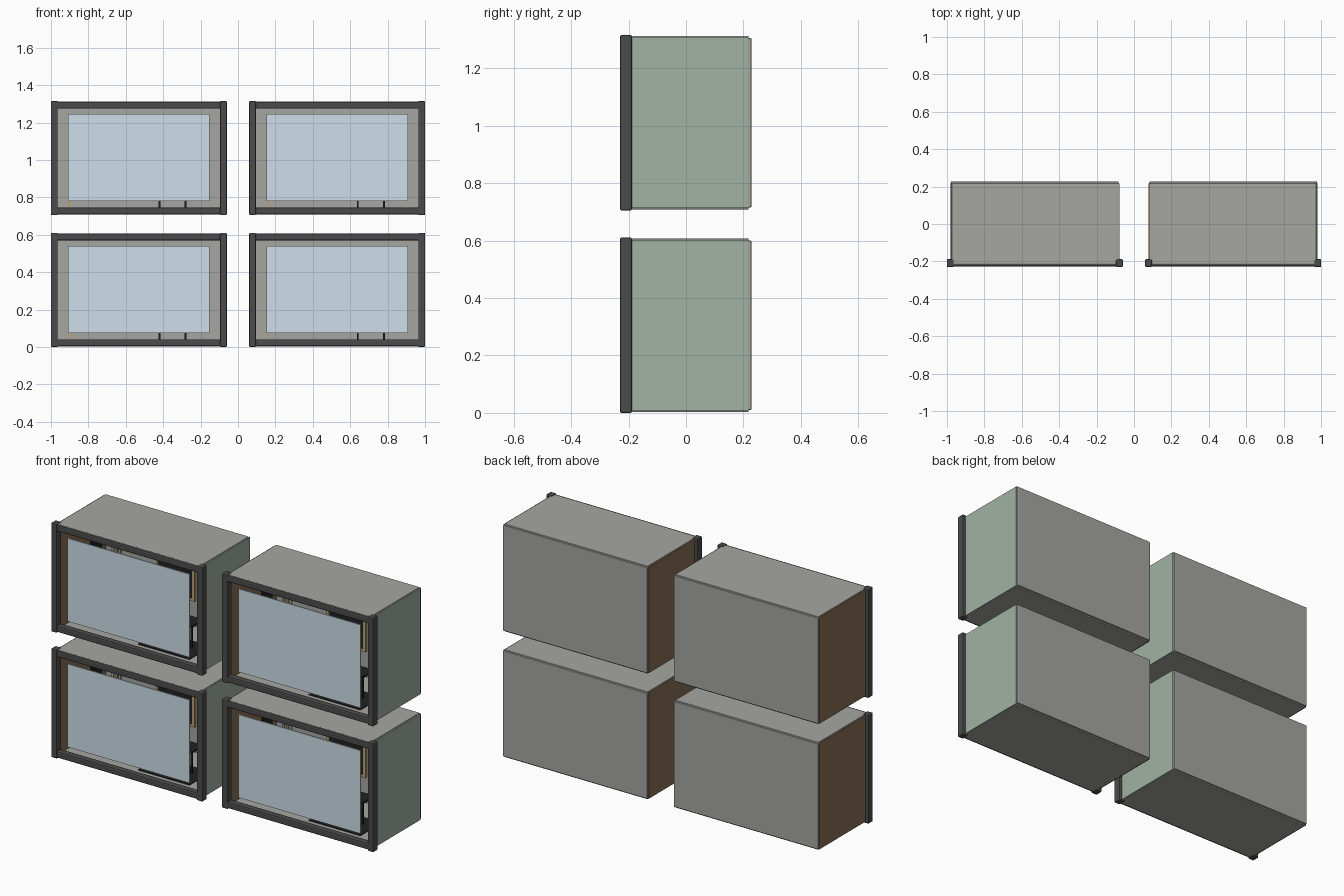
import bpy, bmesh
from mathutils import Vector

if "Cube" in bpy.data.objects:
    bpy.data.objects.remove(bpy.data.objects["Cube"])


def mat(name, c):
    m = bpy.data.materials.new(name)
    m.diffuse_color = (*c, 1)
    m.use_nodes = True
    m.node_tree.nodes["Principled BSDF"].inputs["Base Color"].default_value = m.diffuse_color
    return m


CHARCOAL = mat("charcoal", (0.07, 0.07, 0.07))
BROWN = mat("brown_wall", (0.25, 0.16, 0.10))
GREEN = mat("green_wall", (0.36, 0.45, 0.37))
GREY = mat("grey_panel", (0.38, 0.38, 0.36))
GLASS = mat("pale_glass", (0.62, 0.74, 0.82))
BLACK = mat("black", (0.015, 0.015, 0.015))
GOLD = mat("gold", (0.5, 0.36, 0.15))

W, H = 0.94, 0.61  # outer size of one case


def box(name, x, y, z, material, org, bevel=0.0):
    """Box from min/max pairs, local to one case."""
    lo, hi = Vector((x[0], y[0], z[0])), Vector((x[1], y[1], z[1]))
    me = bpy.data.meshes.new(name)
    bm = bmesh.new()
    bmesh.ops.create_cube(bm, size=1)
    bmesh.ops.scale(bm, vec=hi - lo, verts=bm.verts)
    if bevel:
        bmesh.ops.bevel(bm, geom=bm.edges[:], offset=bevel, segments=2,
                        profile=0.5, affect='EDGES')
    bm.to_mesh(me)
    bm.free()
    ob = bpy.data.objects.new(name, me)
    ob.location = (lo + hi) / 2 + org
    me.materials.append(material)
    bpy.context.collection.objects.link(ob)
    return ob


def picture_frame(name, x, y, z, t, material, org):
    """Four gold strips around a rectangle on the back wall."""
    for zz in ((z[0], z[0] + t), (z[1] - t, z[1])):
        box(name, x, y, zz, material, org)
    for xx in ((x[0], x[0] + t), (x[1] - t, x[1])):
        box(name, xx, y, (z[0] + t, z[1] - t), material, org)


def case(cx, z0):
    o = Vector((cx, 0, z0))
    h = W / 2
    # shell panels
    for n, z in (("floor_panel", (0.003, 0.015)), ("ceiling_panel", (H - 0.015, H - 0.003))):
        box(n, (-h + 0.025, h - 0.025), (-0.215, 0.218), z, GREY, o, 0.003)
    box("left_wall", (-h + 0.018, -h + 0.030), (-0.215, 0.218), (0.008, H - 0.008), BROWN, o, 0.002)
    box("right_wall", (h - 0.030, h - 0.018), (-0.215, 0.218), (0.008, H - 0.008), GREEN, o, 0.002)
    box("back_wall", (-h + 0.022, h - 0.022), (0.214, 0.228), (0.010, H - 0.010), GREY, o, 0.004)
    # front frame
    for s in (-1, 1):
        a, b = sorted((s * h, s * (h - 0.036)))
        box("frame_post", (a, b), (-0.23, -0.188), (0, H), CHARCOAL, o, 0.005)
    for z in ((0.004, 0.041), (H - 0.041, H - 0.004)):
        box("frame_rail", (-h + 0.02, h - 0.02), (-0.227, -0.19), z, CHARCOAL, o, 0.007)
    # window pane
    box("glass_pane", (-0.378, 0.378), (-0.213, -0.207), (0.075, 0.541), GLASS, o)
    # room contents glimpsed past the pane
    box("rug", (0.0, 0.32), (-0.13, 0.06), (0.015, 0.019), BLACK, o)
    box("wall_picture", (-0.11, 0.11), (0.205, 0.214), (0.17, 0.36), BLACK, o)
    picture_frame("picture_frame", (-0.12, 0.12), (0.200, 0.214), (0.16, 0.37), 0.014, GOLD, o)
    box("side_picture", (-h + 0.03, -h + 0.036), (0.08, 0.17), (0.30, 0.42), BLACK, o)
    for i in range(3):
        box("wall_batten", (-0.40 + 0.022 * i, -0.388 + 0.022 * i), (0.207, 0.214),
            (0.03, 0.50), GOLD if i == 1 else GREY, o)
    box("table_top", (0.10, 0.26), (-0.02, 0.08), (0.135, 0.145), BLACK, o)
    for x in (0.105, 0.245):
        for y in (-0.015, 0.065):
            box("table_leg", (x, x + 0.01), (y, y + 0.01), (0.015, 0.135), BLACK, o)


# two columns by two rows
for cx in (-0.53, 0.53):
    for z0 in (0.0, 0.705):
        case(cx, z0)
